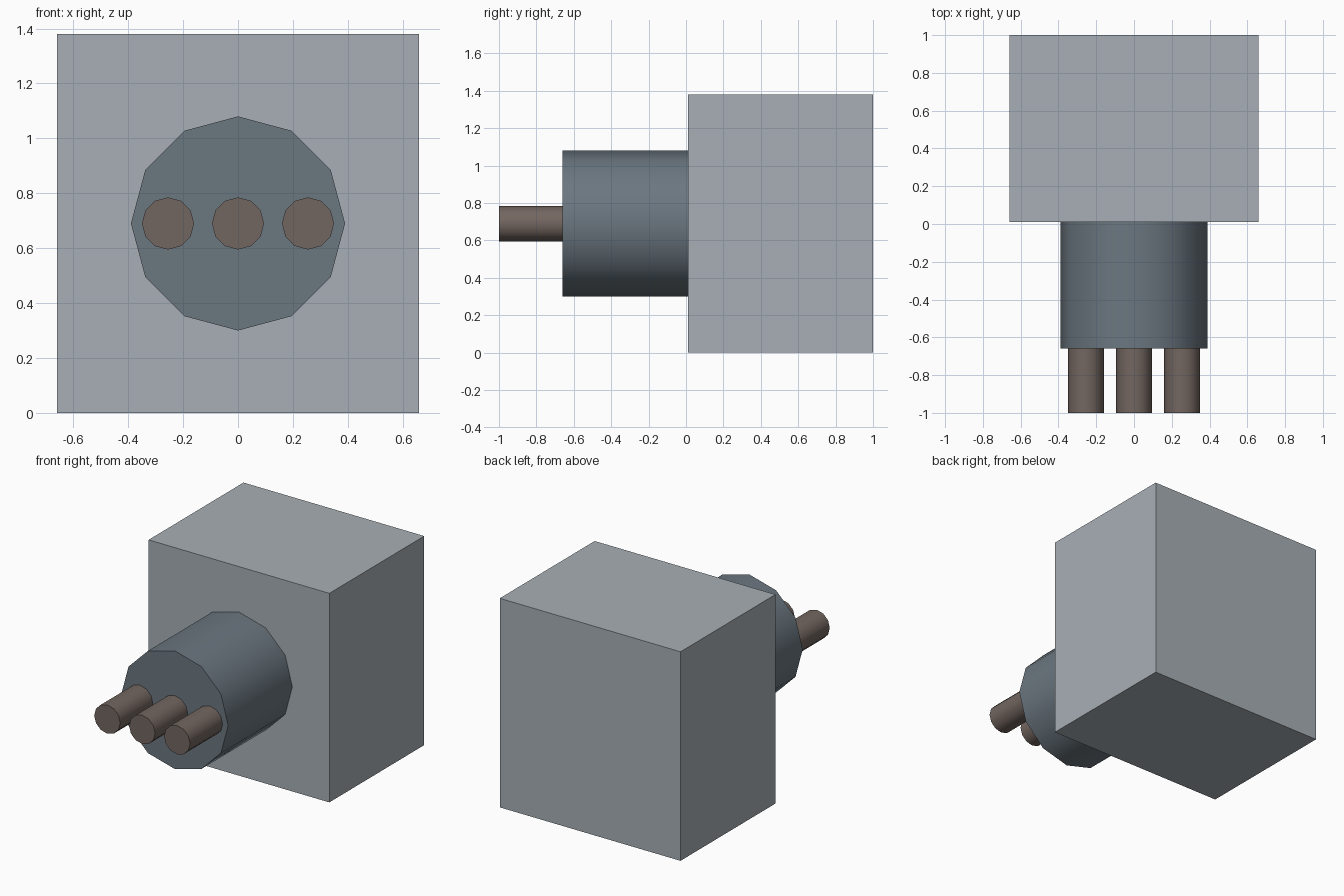
import bpy
import math

cube = bpy.data.objects.get("Cube")
if cube:
    bpy.data.objects.remove(cube, do_unlink=True)

AXIS_Z = 0.69


def make_material(name, rgb):
    mat = bpy.data.materials.new(name)
    mat.use_nodes = True
    color = (*rgb, 1.0)
    mat.diffuse_color = color
    mat.node_tree.nodes["Principled BSDF"].inputs["Base Color"].default_value = color
    return mat


def barrel(name, x, radius, y_front, y_back, mat):
    """Twelve-sided cylinder lying along y, with a corner at the top."""
    bpy.ops.mesh.primitive_cylinder_add(
        vertices=12, radius=radius, depth=y_back - y_front,
        location=(x, (y_front + y_back) / 2, AXIS_Z),
        rotation=(math.pi / 2, 0, 0))
    obj = bpy.context.object
    obj.name = name
    obj.data.materials.append(mat)
    bpy.ops.object.shade_smooth_by_angle(angle=math.radians(40))
    return obj


light_grey = make_material("light grey", (0.39, 0.43, 0.46))
slate = make_material("slate grey", (0.147, 0.184, 0.216))
brown = make_material("dull brown", (0.171, 0.133, 0.117))

# Rear housing block
bpy.ops.mesh.primitive_cube_add(size=1, location=(0, 0.505, AXIS_Z))
housing = bpy.context.object
housing.name = "housing"
housing.scale = (1.32, 0.99, 1.38)
bpy.ops.object.transform_apply(location=False, rotation=False, scale=True)
housing.data.materials.append(light_grey)

# Collar on the front of the housing
barrel("collar", 0, 0.39, -0.66, 0.01, slate)

# Three pins in a row
for side, x in (("right", -0.255), ("middle", 0), ("left", 0.255)):
    barrel(f"{side}_pin", x, 0.095, -1.0, -0.66, brown)
